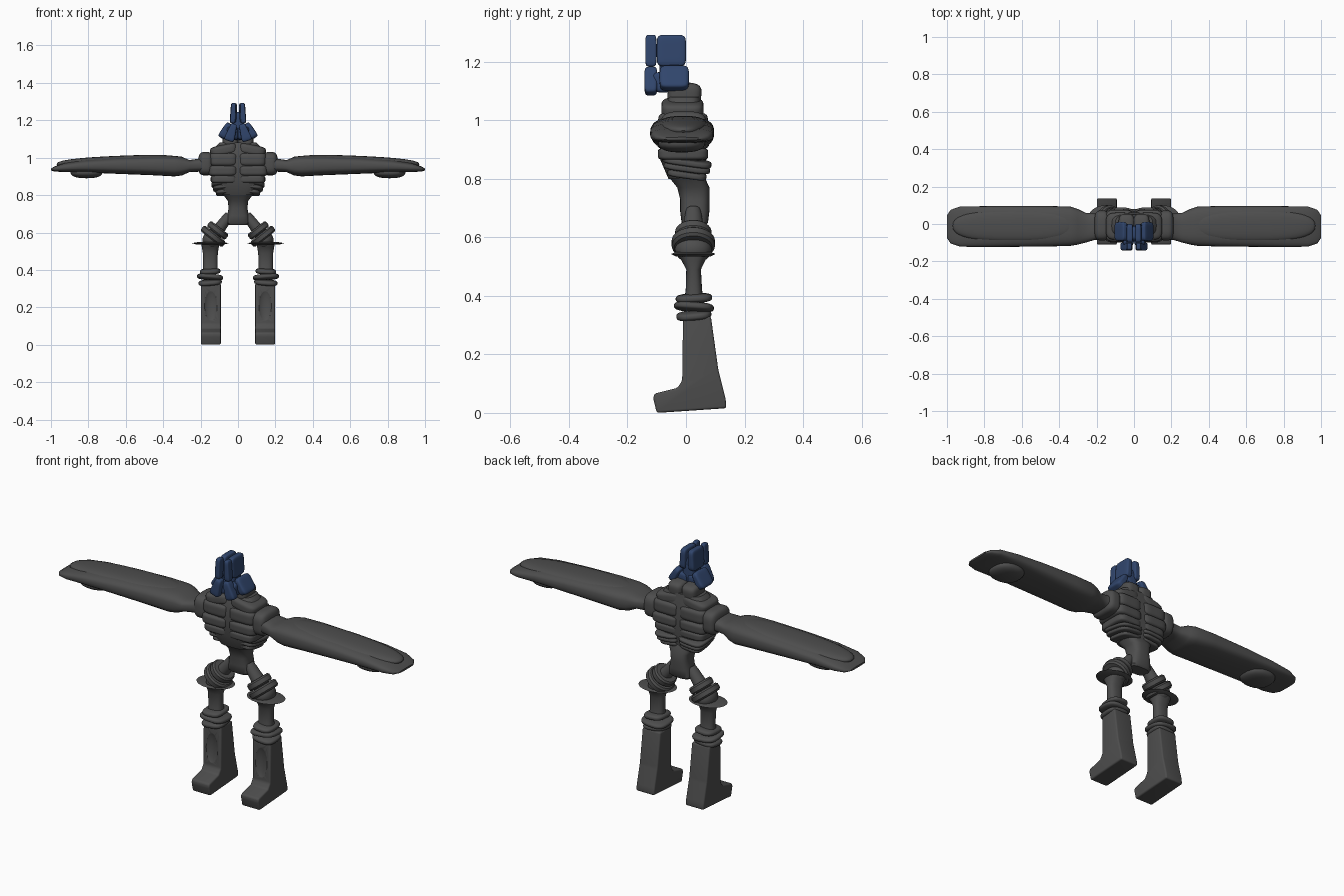
import bpy, bmesh, math
from mathutils import Matrix, Vector, Euler

cube = bpy.data.objects.get("Cube")
if cube:
    bpy.data.objects.remove(cube, do_unlink=True)


def material(name, rgb):
    m = bpy.data.materials.new(name)
    m.use_nodes = True
    m.diffuse_color = (*rgb, 1)
    m.node_tree.nodes["Principled BSDF"].inputs["Base Color"].default_value = (*rgb, 1)
    return m


GREY = material("dark grey", (0.075, 0.075, 0.075))
BLUE = material("navy blue", (0.03, 0.06, 0.15))


def finish(name, bm, mat, mirror):
    bmesh.ops.recalc_face_normals(bm, faces=bm.faces)
    me = bpy.data.meshes.new(name)
    bm.to_mesh(me)
    bm.free()
    me.materials.append(mat)
    ob = bpy.data.objects.new(name, me)
    bpy.context.collection.objects.link(ob)
    if mirror:
        ob.modifiers.new("mirror", "MIRROR")
    bpy.ops.object.select_all(action="DESELECT")
    ob.select_set(True)
    bpy.context.view_layer.objects.active = ob
    bpy.ops.object.shade_smooth_by_angle(angle=math.radians(40))
    return ob


def pad(name, loc, size, rot=(0, 0, 0), n=4, mat=GREY, mirror=True, taper=0):
    """Rounded block; n sets how boxy it is, taper narrows the top in x."""
    bm = bmesh.new()
    bmesh.ops.create_cube(bm, size=2)
    bmesh.ops.subdivide_edges(bm, edges=bm.edges, cuts=9, use_grid_fill=True)
    turn = Euler([math.radians(a) for a in rot]).to_matrix()
    for v in bm.verts:
        p = v.co / sum(abs(c) ** n for c in v.co) ** (1 / n)
        p.x *= 1 - taper * (p.z + 1) / 2
        v.co = turn @ Vector([c * s / 2 for c, s in zip(p, size)]) + Vector(loc)
    return finish(name, bm, mat, mirror)


def loft(name, sections, axis="Z", n=2, mirror=True, place=None, segs=32):
    """Skin of superellipse rings: (position, centre u, centre v, radius u, radius v)."""
    bm = bmesh.new()
    rings = []
    for pos, cu, cv, ru, rv in sections:
        ring = []
        for i in range(segs):
            a = 2 * math.pi * i / segs
            c, s = math.cos(a), math.sin(a)
            u = cu + ru * math.copysign(abs(c) ** (2 / n), c)
            v = cv + rv * math.copysign(abs(s) ** (2 / n), s)
            ring.append(bm.verts.new((u, v, pos) if axis == "Z" else (pos, u, v)))
        rings.append(ring)
    for a, b in zip(rings, rings[1:]):
        for i in range(segs):
            j = (i + 1) % segs
            bm.faces.new((a[i], a[j], b[j], b[i]))
    bm.faces.new(rings[0])
    bm.faces.new(rings[-1])
    if place:
        bm.transform(place)
    return finish(name, bm, GREY, mirror)


# Wings: arm link swelling into a long flat blade
loft("wing", [(0.17, -0.01, 0.965, 0.075, 0.05), (0.21, -0.015, 0.96, 0.07, 0.035),
              (0.26, -0.02, 0.955, 0.08, 0.032), (0.30, -0.015, 0.955, 0.095, 0.05),
              (0.34, -0.012, 0.955, 0.105, 0.055), (0.45, -0.012, 0.958, 0.108, 0.052),
              (0.65, -0.013, 0.958, 0.109, 0.044), (0.82, -0.014, 0.955, 0.109, 0.034),
              (0.93, -0.014, 0.947, 0.107, 0.024), (0.98, -0.014, 0.94, 0.09, 0.014),
              (1.0, -0.014, 0.937, 0.06, 0.005)], "X", 3)
pad("wing_underside_pad", (0.81, -0.015, 0.922), (0.17, 0.16, 0.064), n=2.4)
pad("wing_top_panel", (0.64, -0.01, 0.98), (0.66, 0.17, 0.06), (0, 2.5, 0), 2.5)
pad("shoulder_cuff", (0.172, -0.008, 0.968), (0.08, 0.16, 0.125), n=3.5)

# Torso: core with stacked chest and back plates split down the middle
loft("torso_core", [(0.80, 0, 0, 0.08, 0.06), (0.87, 0, -0.01, 0.13, 0.08),
                    (1.0, 0, -0.01, 0.145, 0.075), (1.05, 0, -0.01, 0.13, 0.065),
                    (1.08, 0, -0.005, 0.10, 0.055)], n=3.5, mirror=False)
for z, h, w, d in ((0.99, 0.075, 0.152, 0.17), (0.93, 0.06, 0.158, 0.178),
                   (0.885, 0.045, 0.145, 0.172)):
    pad("chest_plate", (w / 2 + 0.001, -0.01, z), (w, d, h), n=5)
for z, w, d in ((0.858, 0.143, 0.17), (0.838, 0.135, 0.16), (0.815, 0.12, 0.135)):
    pad("rib", (w / 2 - 0.001, 0.003, z), (w, d, 0.025), (-8, 5, 0), 4)
pad("collar_plate", (0.075, -0.012, 1.04), (0.15, 0.145, 0.06), (0, 12, 0), 4)
pad("neck_lump", (0.04, -0.005, 1.09), (0.085, 0.115, 0.08), (-5, 0, 0), 3.5)
loft("waist", [(0.64, 0, 0.03, 0.055, 0.035), (0.65, 0, 0.03, 0.062, 0.045),
               (0.69, 0, 0.03, 0.058, 0.05), (0.73, 0, 0.03, 0.05, 0.05),
               (0.77, 0, 0.025, 0.055, 0.055), (0.81, 0, 0.0, 0.085, 0.062)],
     n=3, mirror=False)

# Hips: slanted link and collars above a thin flared skirt
slant = Matrix.Translation((0.125, 0.025, 0.59)) @ Matrix.Rotation(math.radians(-38), 4, "Y")
loft("hip_link", [(0, 0, 0, 0.04, 0.04), (0.06, 0, 0, 0.03, 0.034),
                  (0.10, 0, 0, 0.028, 0.03), (0.13, 0, 0, 0.025, 0.025)], place=slant)
for z, r in ((0.028, 0.062), (-0.012, 0.074)):
    loft("hip_collar", [(z - 0.02, 0, 0, r * 0.88, r * 0.88), (z - 0.012, 0, 0, r, r),
                        (z + 0.01, 0, 0, r, r), (z + 0.018, 0, 0, r * 0.88, r * 0.88)],
         place=slant)
pad("hip_ball", (0.14, 0.025, 0.56), (0.1, 0.125, 0.1), n=2)
loft("hip_skirt", [(0.535, 0.148, 0.025, 0.07, 0.06), (0.543, 0.148, 0.025, 0.1, 0.076),
                   (0.55, 0.148, 0.025, 0.06, 0.06)])

# Thighs and knee rings
loft("thigh", [(0.38, 0.148, 0.027, 0.042, 0.034), (0.42, 0.148, 0.027, 0.038, 0.028),
               (0.49, 0.148, 0.026, 0.04, 0.025), (0.52, 0.148, 0.025, 0.045, 0.04),
               (0.55, 0.148, 0.025, 0.05, 0.06)], n=2.5)
for z, w, d, tilt in ((0.392, 0.11, 0.125, 3), (0.362, 0.14, 0.137, -4), (0.333, 0.125, 0.12, 5)):
    pad("knee_ring", (0.149, 0.027, z), (w, d, 0.032), (tilt, tilt, 0), 3)

# Boots: side profile given width, softened, with a scooped shin
profile = [(-0.01, 0.33), (-0.013, 0.11), (-0.03, 0.085), (-0.108, 0.066), (-0.112, 0.05),
           (-0.1, 0.0), (0.05, 0.01), (0.138, 0.016), (0.136, 0.045), (0.11, 0.15), (0.085, 0.33)]
bm = bmesh.new()
face = bm.faces.new([bm.verts.new((0.092, y, z)) for y, z in profile])
side = bmesh.ops.extrude_face_region(bm, geom=[face])["geom"]
bmesh.ops.translate(bm, vec=(0.106, 0, 0), verts=[g for g in side if isinstance(g, bmesh.types.BMVert)])
bmesh.ops.bevel(bm, geom=bm.edges[:], offset=0.02, segments=4, profile=0.5, affect="EDGES",
                clamp_overlap=True)
boot = finish("boot", bm, GREY, False)
scoop = pad("shin_scoop", (0.145, -0.03, 0.21), (0.085, 0.06, 0.2), n=2, mirror=False)
cut = boot.modifiers.new("scoop", "BOOLEAN")
cut.operation = "DIFFERENCE"
cut.object = scoop
bpy.context.view_layer.objects.active = boot
bpy.ops.object.modifier_apply(modifier=cut.name)
bpy.data.objects.remove(scoop, do_unlink=True)
boot.modifiers.new("mirror", "MIRROR")

# Head: tall crest halves, front strips, flared cheeks and a face core
pad("head_crest", (0.024, -0.05, 1.238), (0.036, 0.1, 0.108), (0, -3, 0), 6, BLUE, taper=0.1)
pad("head_core", (0, -0.05, 1.17), (0.07, 0.08, 0.15), n=4, mat=BLUE, mirror=False)
pad("crest_strip", (0.026, -0.12, 1.238), (0.03, 0.038, 0.108), (0, -3, 0), 6, BLUE, taper=0.15)
pad("chin_strip", (0.035, -0.12, 1.135), (0.06, 0.044, 0.096), (0, -18, 0), 5, BLUE, taper=0.45)
pad("cheek", (0.068, -0.04, 1.145), (0.045, 0.1, 0.09), (0, -30, 0), 5, BLUE, taper=0.3)
pad("jaw", (0.03, -0.06, 1.13), (0.06, 0.11, 0.07), n=5, mat=BLUE)
